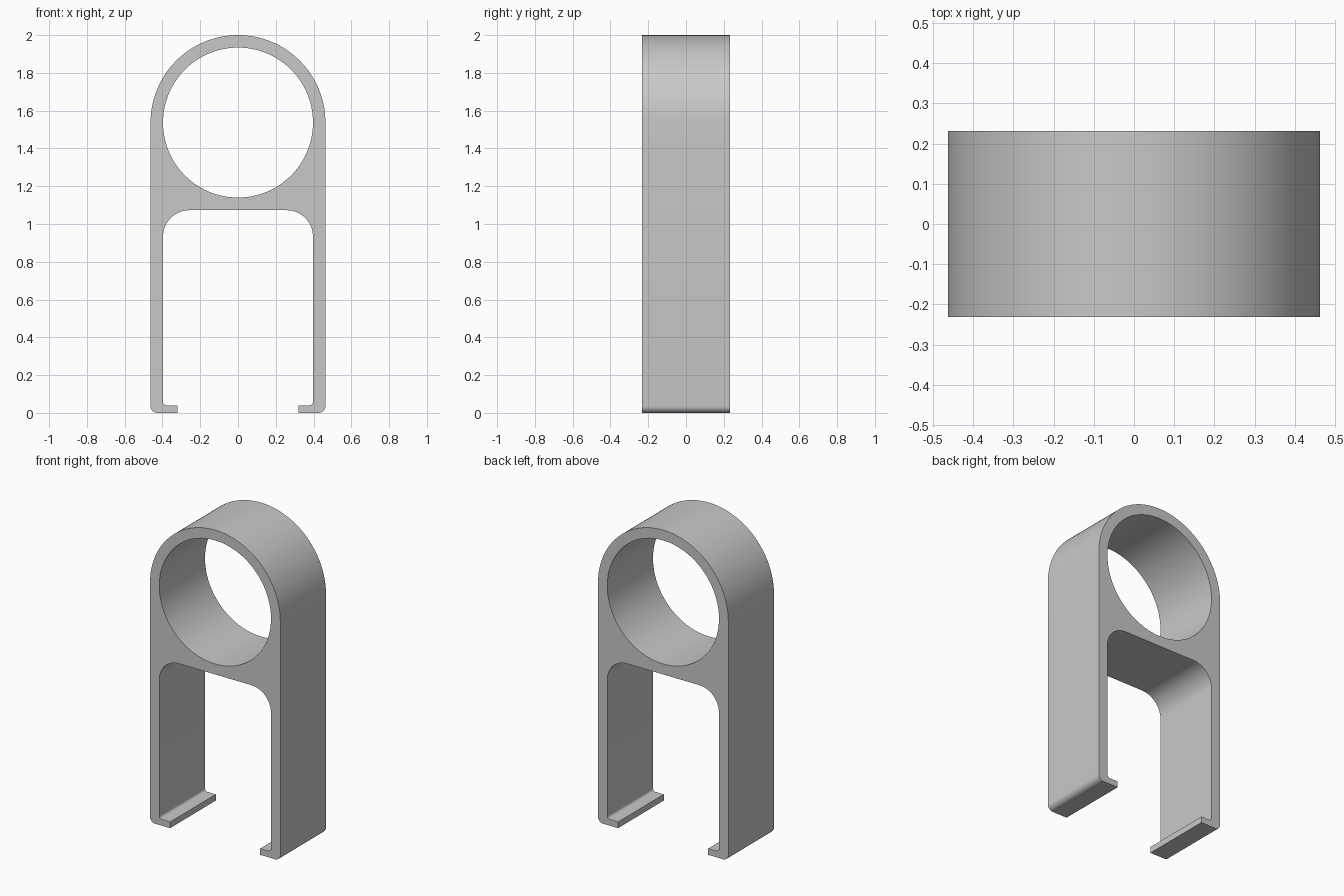
import bpy
import bmesh
from math import cos, sin, radians

cube = bpy.data.objects.get("Cube")
if cube:
    bpy.data.objects.remove(cube, do_unlink=True)

# Main dimensions
HALF_DEPTH = 0.232
OUTER_R = 0.463
HOLE_R = 0.397
RING_Z = 2 - OUTER_R
WEB_Z = 1.073
LIP_X = 0.32
LIP_H = 0.04


def arc(cx, cz, r, start, end, steps):
    angles = [radians(start + (end - start) * i / steps) for i in range(steps + 1)]
    return [(cx + r * cos(a), cz + r * sin(a)) for a in angles]


# Right half of the outline, from top centre down the leg and up to the web
foot_r, corner_r, web_r = 0.036, 0.018, 0.14
half = arc(0, RING_Z, OUTER_R, 90, 0, 32)
half += arc(OUTER_R - foot_r, foot_r, foot_r, 0, -90, 8)
half += [(LIP_X, 0), (LIP_X, LIP_H)]
half += arc(HOLE_R - corner_r, LIP_H + corner_r, corner_r, -90, 0, 6)
half += arc(HOLE_R - web_r, WEB_Z - web_r, web_r, 0, 90, 16)

outline = half + [(-x, z) for x, z in reversed(half[1:])]
hole = arc(0, RING_Z, HOLE_R, 0, 360, 96)[:-1]

# Walls along each loop, then filled front and back caps
bm = bmesh.new()
front_edges, back_edges = [], []
for loop in (outline, hole):
    front = [bm.verts.new((x, -HALF_DEPTH, z)) for x, z in loop]
    back = [bm.verts.new((x, HALF_DEPTH, z)) for x, z in loop]
    for i in range(len(loop)):
        j = (i + 1) % len(loop)
        bm.faces.new((front[i], front[j], back[j], back[i]))
        front_edges.append(bm.edges.get((front[i], front[j])))
        back_edges.append(bm.edges.get((back[i], back[j])))
for edges in (front_edges, back_edges):
    bmesh.ops.triangle_fill(bm, use_beauty=True, edges=edges)
bmesh.ops.recalc_face_normals(bm, faces=bm.faces[:])

mesh = bpy.data.meshes.new("ring_clip")
bm.to_mesh(mesh)
bm.free()
clip = bpy.data.objects.new("ring_clip", mesh)
bpy.context.collection.objects.link(clip)

# Plain grey material
grey = bpy.data.materials.new("light_grey")
grey.use_nodes = True
colour = (0.58, 0.58, 0.58, 1)
grey.diffuse_color = colour
grey.node_tree.nodes["Principled BSDF"].inputs["Base Color"].default_value = colour
mesh.materials.append(grey)

# Smooth curves, sharp rims
bpy.ops.object.select_all(action="DESELECT")
clip.select_set(True)
bpy.context.view_layer.objects.active = clip
bpy.ops.object.shade_smooth_by_angle(angle=radians(30))
